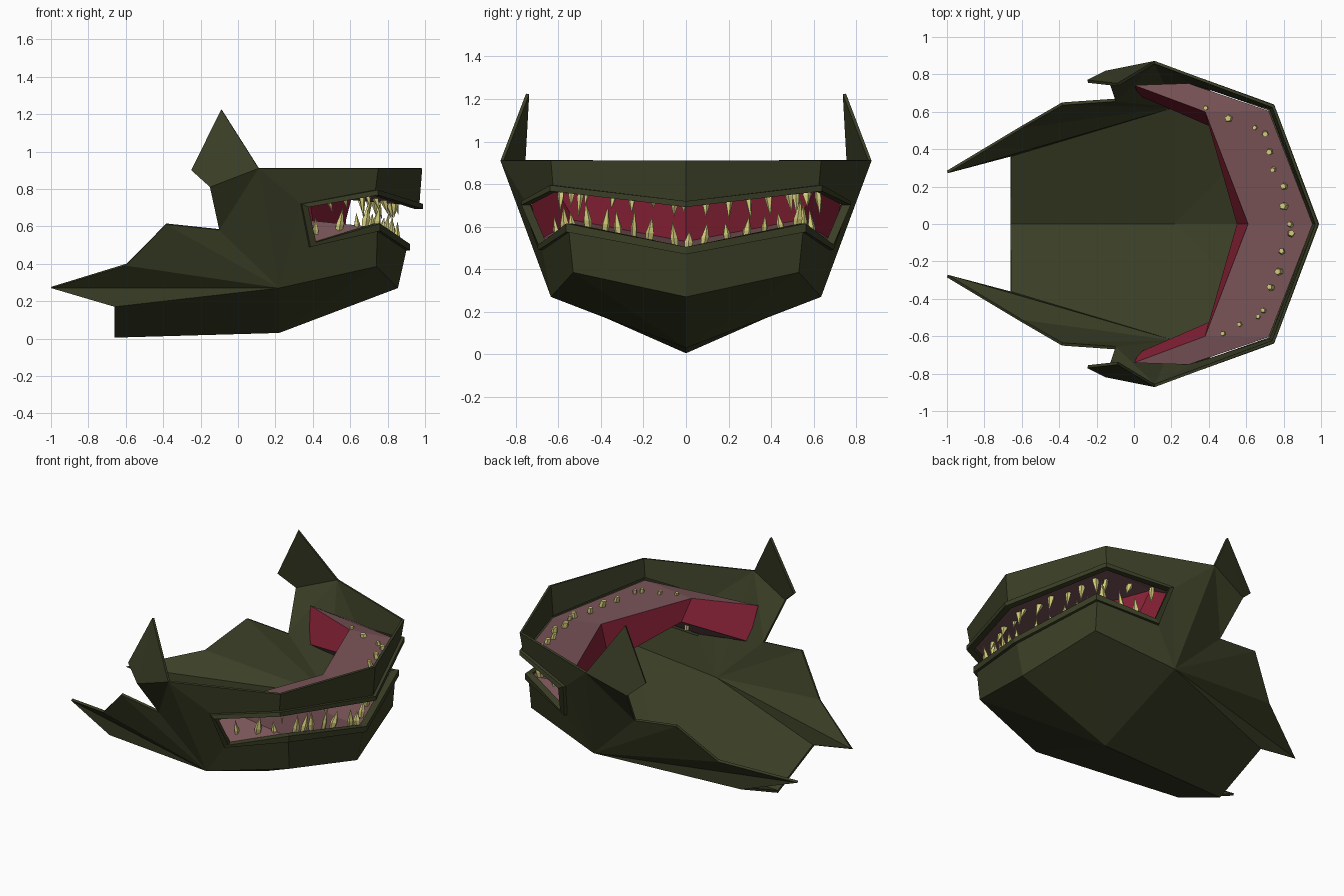
import bpy, bmesh, math, random
from mathutils import Vector

if "Cube" in bpy.data.objects:
    bpy.data.objects.remove(bpy.data.objects["Cube"])

random.seed(4)


def material(name, rgb):
    m = bpy.data.materials.new(name)
    m.diffuse_color = (*rgb, 1)
    m.use_nodes = True
    m.node_tree.nodes["Principled BSDF"].inputs["Base Color"].default_value = m.diffuse_color
    return m


GREEN = material("dark olive", (0.043, 0.049, 0.019))
PINK = material("mouth pink", (0.19, 0.088, 0.096))
RED = material("deep red", (0.25, 0.016, 0.038))
BONE = material("tooth yellow", (0.66, 0.61, 0.20))


def finish(name, bm, mat):
    me = bpy.data.meshes.new(name)
    bm.to_mesh(me)
    bm.free()
    me.materials.append(mat)
    ob = bpy.data.objects.new(name, me)
    bpy.context.collection.objects.link(ob)
    return ob


def half_part(name, points, faces, mat, thickness=0.0):
    """Build the +y half from named points, mirror it, optionally thicken it."""
    bm = bmesh.new()
    verts = {k: bm.verts.new(p) for k, p in points.items()}
    made = [bm.faces.new([verts[k] for k in f.split()]) for f in faces]
    bmesh.ops.recalc_face_normals(bm, faces=bm.faces[:])
    made[0].normal_update()
    if made[0].normal.x < 0:
        bmesh.ops.reverse_faces(bm, faces=bm.faces[:])
    ob = finish(name, bm, mat)
    mir = ob.modifiers.new("mirror", 'MIRROR')
    mir.use_axis = (False, True, False)
    mir.use_clip = True
    if thickness:
        sol = ob.modifiers.new("thickness", 'SOLIDIFY')
        sol.thickness = thickness
        sol.offset = -1
    return ob


# Mask shell: muzzle, jaw, cheek wing and ear spike
shell = {
    "nose": (0.985, 0, 0.91), "brow": (0.75, 0.635, 0.91), "cheek": (0.11, 0.872, 0.91),
    "lip_t": (0.97, 0, 0.72), "lip_tc": (0.735, 0.625, 0.795), "mouth_t": (0.335, 0.755, 0.72),
    "mouth_b": (0.38, 0.675, 0.49), "lip_bc": (0.745, 0.55, 0.575), "lip_b": (0.90, 0, 0.47),
    "chin": (0.855, 0, 0.27), "jaw": (0.74, 0.53, 0.385), "side": (0.22, 0.635, 0.27),
    "keel": (0.22, 0, 0.03), "keel_back": (-0.66, 0, 0.005), "side_back": (-0.66, 0.375, 0.17),
    "tip": (-1.0, 0.285, 0.27), "wing1": (-0.60, 0.525, 0.39), "wing2": (-0.385, 0.65, 0.61),
    "notch": (-0.10, 0.67, 0.58), "ear_low": (-0.15, 0.82, 0.81),
    "ear_back": (-0.25, 0.77, 0.90), "ear_tip": (-0.09, 0.752, 1.225),
}
half_part("mask_shell", shell, [
    "nose brow lip_tc lip_t", "brow cheek mouth_t lip_tc", "cheek side mouth_t",
    "mouth_t side mouth_b", "mouth_b side jaw lip_bc", "lip_bc jaw chin lip_b",
    "chin jaw keel", "jaw side keel", "keel side side_back keel_back",
    "side side_back tip", "side tip wing1", "side wing1 wing2", "side wing2 notch",
    "side notch cheek", "cheek notch ear_low", "cheek ear_low ear_tip",
    "ear_low ear_back ear_tip"], GREEN, 0.016)

# Raised lip frame around the mouth opening
ring = ["lip_t", "lip_tc", "mouth_t", "mouth_b", "lip_bc", "lip_b"]
inset = [(0, -0.028), (0, -0.028), (0.035, -0.018), (0.03, 0.025), (0, 0.04), (0, 0.035)]
pts, faces = {}, []
for i, (key, (dx, dz)) in enumerate(zip(ring, inset)):
    p = Vector(shell[key])
    out = Vector((p.x - 0.1, p.y, 0)).normalized() * 0.02
    s = Vector((dx, 0, dz))
    for j, q in enumerate((p - out * 0.3, p + out, p + out + s, p - out * 1.2 + s)):
        pts[f"{i}_{j}"] = q
for i in range(5):
    for j in (1, 0, 2):
        faces.append(f"{i}_{j} {i+1}_{j} {i+1}_{j+1} {i}_{j+1}")
half_part("lip_frame", pts, faces, GREEN)

# Mouth lining: roof, floor and back wall
lining = {
    "r0": (0.955, 0, 0.71), "r1": (0.72, 0.605, 0.785), "r2": (0.29, 0.752, 0.735),
    "t0": (0.61, 0, 0.76), "t1": (0.38, 0.60, 0.76), "t2": (0.0, 0.742, 0.76),
    "b0": (0.55, 0, 0.53), "b1": (0.40, 0.525, 0.63), "b2": (0.03, 0.685, 0.54),
    "f0": (0.895, 0, 0.49), "f1": (0.735, 0.54, 0.595), "f2": (0.37, 0.665, 0.505),
}


def lining_part(name, a, b, mat):
    use = {k: v for k, v in lining.items() if k[0] in (a, b)}
    half_part(name, use, [f"{a}{i} {a}{i+1} {b}{i+1} {b}{i}" for i in (0, 1)], mat)


lining_part("mouth_roof", "r", "t", PINK)
lining_part("mouth_floor", "f", "b", PINK)
lining_part("mouth_back_wall", "t", "b", RED)


# Crooked teeth: five-sided spikes set along each jaw line
def along(path, t):
    side = -1 if t < 0 else 1
    t = abs(t)
    i = min(int(t), 1)
    p = Vector(path[i]).lerp(Vector(path[i + 1]), t - i)
    p.y *= side
    return p


def teeth(name, path, spots, up):
    bm = bmesh.new()
    for t in spots:
        base = along(path, t)
        base.x += random.uniform(-0.02, 0.02)
        r = random.uniform(0.015, 0.023)
        h = random.uniform(0.08, 0.15) * up
        lean = Vector((random.uniform(-0.01, 0.035), random.uniform(-0.02, 0.02), h))
        low, mid = [], []
        for k in range(5):
            a = k * math.tau / 5 + t
            d = Vector((math.cos(a), math.sin(a), 0)) * r
            low.append(bm.verts.new(base + d * 0.8))
            mid.append(bm.verts.new(base + d + lean * 0.35))
        top = bm.verts.new(base + lean)
        bm.faces.new(low)
        for k in range(5):
            n = (k + 1) % 5
            bm.faces.new((low[k], low[n], mid[n], mid[k]))
            bm.faces.new((mid[k], mid[n], top))
    bmesh.ops.recalc_face_normals(bm, faces=bm.faces[:])
    finish(name, bm, BONE)


teeth("lower_teeth", [(0.86, 0, 0.495), (0.70, 0.51, 0.59), (0.38, 0.62, 0.535)],
      [-1.85, -1.5, -1.2, -0.9, -0.75, -0.62, -0.48, -0.34, -0.1, 0.02, 0.16,
       0.38, 0.55, 0.72, 0.88, 1.1, 1.4, 1.75], 1)
teeth("upper_teeth", [(0.84, 0, 0.755), (0.70, 0.48, 0.79), (0.40, 0.62, 0.775)],
      [-1.75, -1.4, -1.1, -0.96, -0.7, -0.53, -0.3, -0.1, 0.0, 0.2, 0.42, 0.6,
       0.8, 1.0, 1.25, 1.6, 2.0], -1)
